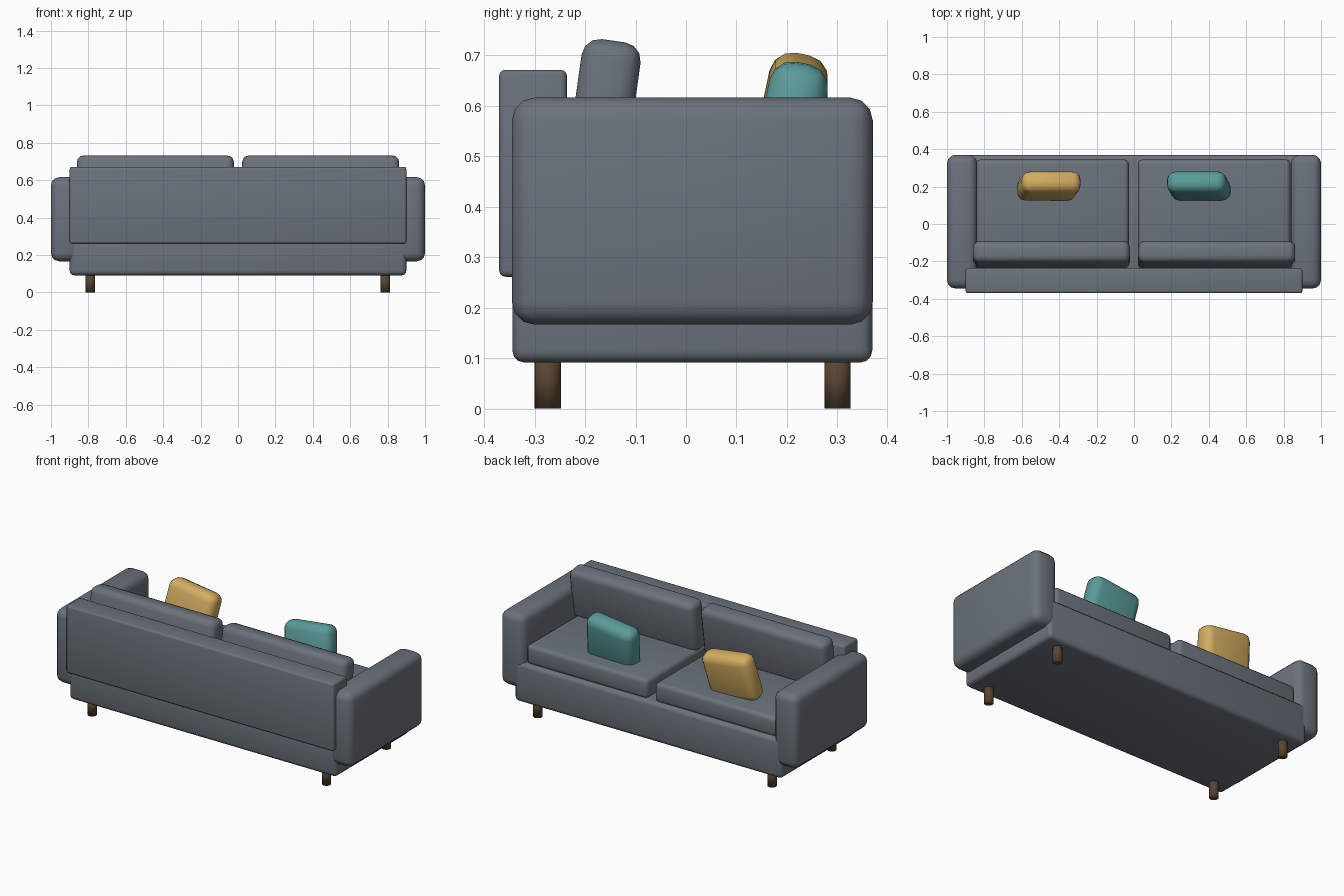
import bpy
from math import radians

cube = bpy.data.objects.get("Cube")
if cube:
    bpy.data.objects.remove(cube, do_unlink=True)


def material(name, color):
    m = bpy.data.materials.new(name)
    m.use_nodes = True
    m.diffuse_color = (*color, 1)
    bsdf = m.node_tree.nodes["Principled BSDF"]
    bsdf.inputs["Base Color"].default_value = (*color, 1)
    bsdf.inputs["Roughness"].default_value = 0.8
    return m


grey = material("slate_fabric", (0.147, 0.17, 0.2))
mustard = material("mustard_fabric", (0.66, 0.42, 0.12))
teal = material("teal_fabric", (0.10, 0.33, 0.32))
wood = material("dark_wood", (0.10, 0.06, 0.03))


def soft_box(name, center, size, radius, mat, tilt=0, roll=0, segments=3):
    """Rounded box, tilted about x and rolled about y (degrees)."""
    bpy.ops.mesh.primitive_cube_add(size=1, location=center)
    ob = bpy.context.object
    ob.name = name
    ob.scale = size
    bpy.ops.object.transform_apply(location=False, rotation=False, scale=True)
    bevel = ob.modifiers.new("rounding", "BEVEL")
    bevel.width = radius
    bevel.segments = segments
    bpy.ops.object.modifier_apply(modifier=bevel.name)
    ob.rotation_euler = (radians(tilt), radians(roll), 0)
    ob.data.materials.append(mat)
    bpy.ops.object.shade_smooth_by_angle(angle=radians(35))
    return ob


# Frame: base and backrest
soft_box("base", (0, 0.0125, 0.21), (1.8, 0.713, 0.238), 0.024, grey)
soft_box("backrest", (0, -0.303, 0.466), (1.8, 0.134, 0.41), 0.012, grey)

# Arms, seat cushions and back cushions on each side
for side, label in ((1, "left"), (-1, "right")):
    soft_box(label + "_arm", (side * 0.9195, 0.0125, 0.391),
             (0.161, 0.715, 0.45), 0.045, grey)
    soft_box(label + "_seat_cushion", (side * 0.432 - 0.003, 0.052, 0.38),
             (0.815, 0.586, 0.12), 0.025, grey)
    soft_box(label + "_back_cushion", (side * 0.442, -0.165, 0.575),
             (0.84, 0.118, 0.31), 0.036, grey, tilt=-8)

# Throw pillows
soft_box("mustard_pillow", (-0.456, 0.203, 0.548), (0.318, 0.118, 0.285),
         0.046, mustard, tilt=-12, roll=8)
soft_box("teal_pillow", (0.346, 0.203, 0.532), (0.318, 0.118, 0.285),
         0.046, teal, tilt=-12, roll=-7)

# Round legs, softly shaded over the rim
for x, side in ((0.788, "left"), (-0.79, "right")):
    for y, end in ((0.3, "seat_side"), (-0.274, "rear")):
        bpy.ops.mesh.primitive_cylinder_add(
            vertices=20, radius=0.026, depth=0.11, location=(x, y, 0.055))
        leg = bpy.context.object
        leg.name = f"{side}_{end}_leg"
        leg.data.materials.append(wood)
        bpy.ops.object.shade_smooth()
